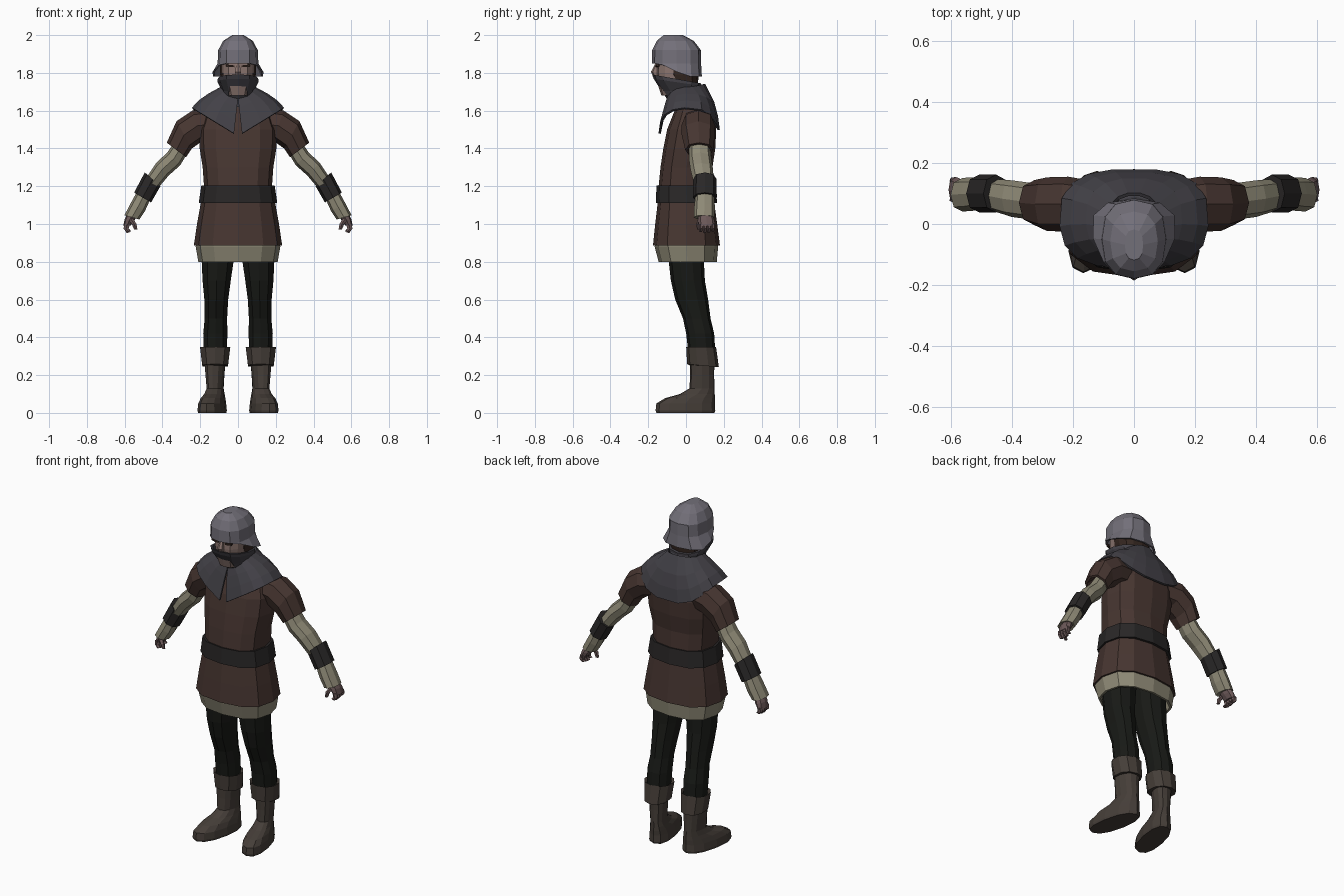
import bpy, bmesh
from math import cos, sin, radians, copysign

COLORS = {
    "steel": (0.17, 0.16, 0.19), "slate": (0.055, 0.052, 0.062), "brown": (0.062, 0.036, 0.03),
    "linen": (0.27, 0.25, 0.18), "leather": (0.022, 0.02, 0.02), "hose": (0.009, 0.01, 0.008),
    "boot": (0.06, 0.048, 0.04), "skin": (0.26, 0.18, 0.16), "hand": (0.15, 0.1, 0.1),
    "hair": (0.035, 0.02, 0.015),
}
mats = {}
for key, rgb in COLORS.items():
    mats[key] = bpy.data.materials.new(key)
    mats[key].diffuse_color = (*rgb, 1)


def spow(v, e):
    return copysign(abs(v) ** e, v) if abs(v) > 1e-6 else 0.0


def ring(x, y, z, rx, ry, tilt=0, slope=0, n=12, e=0.8, arc=None):
    """Rounded-square cross-section; tilt turns it about y, slope lifts it along y."""
    a0, a1 = arc or (-90, 270)
    steps = n if arc is None else n - 1
    pts = []
    for i in range(n):
        a = radians(a0 + (a1 - a0) * i / steps)
        u, v = rx * spow(cos(a), e), ry * spow(sin(a), e)
        t = radians(tilt)
        pts.append((x + u * cos(t), y + v, z + u * sin(t) + slope * v))
    return pts


def loft(name, color, rings, caps=(True, True), mirror=False, closed=True, solid=0):
    bm = bmesh.new()
    rows = [[bm.verts.new(p) for p in r] for r in rings]
    n = len(rows[0])
    for a, b in zip(rows, rows[1:]):
        for i in range(n if closed else n - 1):
            j = (i + 1) % n
            bm.faces.new((a[i], a[j], b[j], b[i]))
    for row, cap in zip((rows[0], rows[-1]), caps):
        if cap:
            bm.faces.new(row)
    bmesh.ops.recalc_face_normals(bm, faces=bm.faces)
    me = bpy.data.meshes.new(name)
    bm.to_mesh(me)
    bm.free()
    me.materials.append(mats[color])
    ob = bpy.data.objects.new(name, me)
    bpy.context.collection.objects.link(ob)
    if mirror:
        ob.modifiers.new("mirror", "MIRROR")
    if solid:
        m = ob.modifiers.new("solid", "SOLIDIFY")
        m.thickness, m.offset = solid, 0
    return ob


def body(name, color, rows, **kw):
    """Loft of centred sections given as (z, half width, front y, back y)."""
    return loft(name, color, [ring(0, (f + b) / 2, z, w, (b - f) / 2) for z, w, f, b in rows], **kw)


def limb(name, color, rows, n=8, e=0.9, **kw):
    return loft(name, color, [ring(*r, n=n, e=e) for r in rows], mirror=True, **kw)


# Tunic with an open hem
body("tunic", "brown", [
    (1.66, 0.10, -0.04, 0.11), (1.60, 0.17, -0.06, 0.145), (1.50, 0.205, -0.10, 0.16),
    (1.40, 0.203, -0.12, 0.155), (1.30, 0.187, -0.135, 0.14), (1.20, 0.18, -0.145, 0.145),
    (1.11, 0.197, -0.15, 0.15), (1.00, 0.217, -0.163, 0.165), (0.885, 0.234, -0.175, 0.18),
    (0.885, 0.222, -0.163, 0.168), (0.95, 0.20, -0.14, 0.14)])

# Shirt hem below the tunic
body("shirt_hem", "linen", [
    (0.95, 0.214, -0.155, 0.16), (0.88, 0.224, -0.166, 0.17), (0.80, 0.21, -0.145, 0.163),
    (0.80, 0.198, -0.133, 0.15), (0.90, 0.195, -0.13, 0.14)])

# Belt
body("belt", "leather", [
    (1.2, 0.165, -0.13, 0.13), (1.205, 0.194, -0.156, 0.156),
    (1.11, 0.208, -0.16, 0.165), (1.11, 0.18, -0.13, 0.13)], caps=(False, False))

# Sleeves, arms, bracers and cuffs
limb("tunic_sleeve", "brown", [
    (0.13, 0.06, 1.53, 0.08, 0.08, 85), (0.215, 0.065, 1.52, 0.085, 0.09, 72),
    (0.285, 0.065, 1.472, 0.083, 0.088, 61), (0.326, 0.07, 1.392, 0.064, 0.074, 37),
    (0.326, 0.07, 1.392, 0.05, 0.06, 37), (0.29, 0.07, 1.43, 0.045, 0.055, 40)])
limb("shirt_sleeve", "linen", [
    (0.28, 0.07, 1.44, 0.045, 0.055, 42), (0.34, 0.075, 1.345, 0.048, 0.06, 45),
    (0.40, 0.083, 1.29, 0.047, 0.06, 45), (0.46, 0.095, 1.21, 0.041, 0.053, 42)])
limb("bracer", "leather", [
    (0.452, 0.1, 1.237, 0.04, 0.05, 41), (0.452, 0.1, 1.237, 0.055, 0.062, 41),
    (0.505, 0.1, 1.14, 0.052, 0.063, 30), (0.505, 0.1, 1.14, 0.04, 0.05, 30)])
limb("wrist_cuff", "linen", [
    (0.49, 0.1, 1.17, 0.04, 0.048, 34), (0.53, 0.098, 1.09, 0.043, 0.055, 28),
    (0.562, 0.096, 1.035, 0.041, 0.055, 16), (0.562, 0.096, 1.037, 0.028, 0.04, 16)])

# Hands with curled fingers
limb("palm", "hand", [
    (0.555, 0.1, 1.06, 0.026, 0.036, 16), (0.575, 0.108, 1.02, 0.026, 0.043, 10),
    (0.588, 0.112, 0.99, 0.02, 0.043, -5)])
for i in range(4):
    y, d = 0.08 + 0.021 * i, 0.006 * abs(i - 1.3)
    limb(f"finger_{i + 1}", "hand", [
        (0.588, y, 1.0, 0.016, 0.011), (0.592, y, 0.975, 0.014, 0.01),
        (0.578, y - 0.002, 0.953 + d, 0.011, 0.009, -20)], n=5)
limb("thumb", "hand", [
    (0.57, 0.078, 1.03, 0.016, 0.014), (0.55, 0.066, 1.0, 0.013, 0.012),
    (0.541, 0.068, 0.97, 0.009, 0.009)], n=5)

# Legs
limb("leg", "hose", [
    (0.1, 0.0, 0.93, 0.09, 0.1), (0.108, 0.002, 0.8, 0.088, 0.093), (0.113, 0.01, 0.7, 0.078, 0.09),
    (0.115, 0.03, 0.6, 0.066, 0.087), (0.117, 0.057, 0.5, 0.062, 0.073),
    (0.12, 0.075, 0.42, 0.067, 0.074), (0.12, 0.082, 0.34, 0.064, 0.072),
    (0.12, 0.085, 0.28, 0.052, 0.06)], n=10)

# Boots: stacked sections sheared so the toes turn out
boot_rows = [
    (0.122, 0.085, 0.30, 0.058, 0.066), (0.122, 0.085, 0.2, 0.049, 0.064),
    (0.121, 0.085, 0.13, 0.043, 0.066), (0.12, 0.06, 0.1, 0.05, 0.092),
    (0.12, 0.022, 0.078, 0.058, 0.132), (0.12, -0.002, 0.05, 0.065, 0.155),
    (0.12, -0.003, 0.012, 0.069, 0.158), (0.12, -0.003, 0.0, 0.066, 0.154)]
loft("boot", "boot", [[(x - 0.19 * (y - 0.085), y, z) for x, y, z in ring(*r, n=12, e=0.85)]
                      for r in boot_rows], mirror=True)
limb("boot_cuff", "boot", [
    (0.121, 0.08, 0.335, 0.06, 0.062, 0, 0), (0.121, 0.08, 0.35, 0.084, 0.079, 0, 0),
    (0.121, 0.09, 0.25, 0.071, 0.084, 0, -0.1), (0.121, 0.085, 0.25, 0.052, 0.062, 0, 0)], n=10)


# Shoulder cape, split at the front; the hem drops toward front and back
def cape_row(w, front, back, z_side, z_front, z_back, gap, e):
    row = []
    for x, y, _ in ring(0, (front + back) / 2, 0, w, (back - front) / 2, n=18, e=e,
                        arc=(-90 + gap, 270 - gap)):
        k = abs(x) / w
        low, k = (z_front, k) if y < (front + back) / 2 else (z_back, k ** 3)
        row.append((x, y, low + (z_side - low) * k))
    return row


loft("shoulder_cape", "slate", [
    cape_row(0.09, -0.095, 0.098, 1.72, 1.66, 1.74, 0.4, 0.9),
    cape_row(0.155, -0.11, 0.145, 1.685, 1.61, 1.645, 1, 0.8),
    cape_row(0.205, -0.125, 0.165, 1.65, 1.54, 1.57, 1.5, 0.75),
    cape_row(0.24, -0.14, 0.175, 1.612, 1.465, 1.495, 2, 0.72)],
    caps=(False, False), closed=False, solid=0.012)

# Cowl drawn up over the chin
loft("cowl", "slate", [
    ring(0, 0.02, 1.62, 0.10, 0.11), ring(0, 0.012, 1.665, 0.088, 0.107, slope=0.1),
    ring(0, -0.02, 1.705, 0.085, 0.11), ring(0, -0.046, 1.75, 0.108, 0.125, slope=-0.15),
    ring(0, -0.05, 1.768, 0.108, 0.13, slope=-0.18), ring(0, -0.05, 1.768, 0.096, 0.117, slope=-0.18),
    ring(0, -0.045, 1.73, 0.085, 0.1)])

# Head, nose, brows and hair
body("head", "skin", [
    (1.68, 0.06, -0.13, 0.04), (1.74, 0.078, -0.15, 0.05), (1.80, 0.086, -0.157, 0.06),
    (1.86, 0.088, -0.155, 0.06), (1.93, 0.075, -0.13, 0.04)])
loft("nose", "skin", [
    ring(0, -0.15, 1.85, 0.01, 0.012, n=6), ring(0, -0.162, 1.805, 0.017, 0.024, n=6),
    ring(0, -0.155, 1.78, 0.014, 0.015, n=6)])
limb("eyebrow", "hair", [
    (0.042, -0.15, 1.832, 0.026, 0.012, 6), (0.042, -0.15, 1.842, 0.026, 0.012, 6)], n=6)
body("hair", "hair", [
    (1.72, 0.085, -0.06, 0.06), (1.79, 0.094, -0.10, 0.068), (1.87, 0.096, -0.11, 0.068)])


# Helmet: faceted dome, brim flaring down at the sides and back
def flare(row):
    out = []
    for x, y, z in row:
        f = min(max((y + 0.14) / 0.14, 0), 1)
        out.append((x * (1 + 0.38 * f), y + 0.004 * f, z - 0.07 * f))
    return out


edge = ring(0, -0.05, 1.85, 0.108, 0.13)
loft("helmet", "steel", [
    ring(0, -0.068, 2.0, 0.03, 0.05), ring(0, -0.057, 1.97, 0.078, 0.098),
    ring(0, -0.05, 1.92, 0.105, 0.129), edge, flare(edge),
    flare(ring(0, -0.05, 1.85, 0.1, 0.12)), ring(0, -0.05, 1.875, 0.09, 0.11)])
